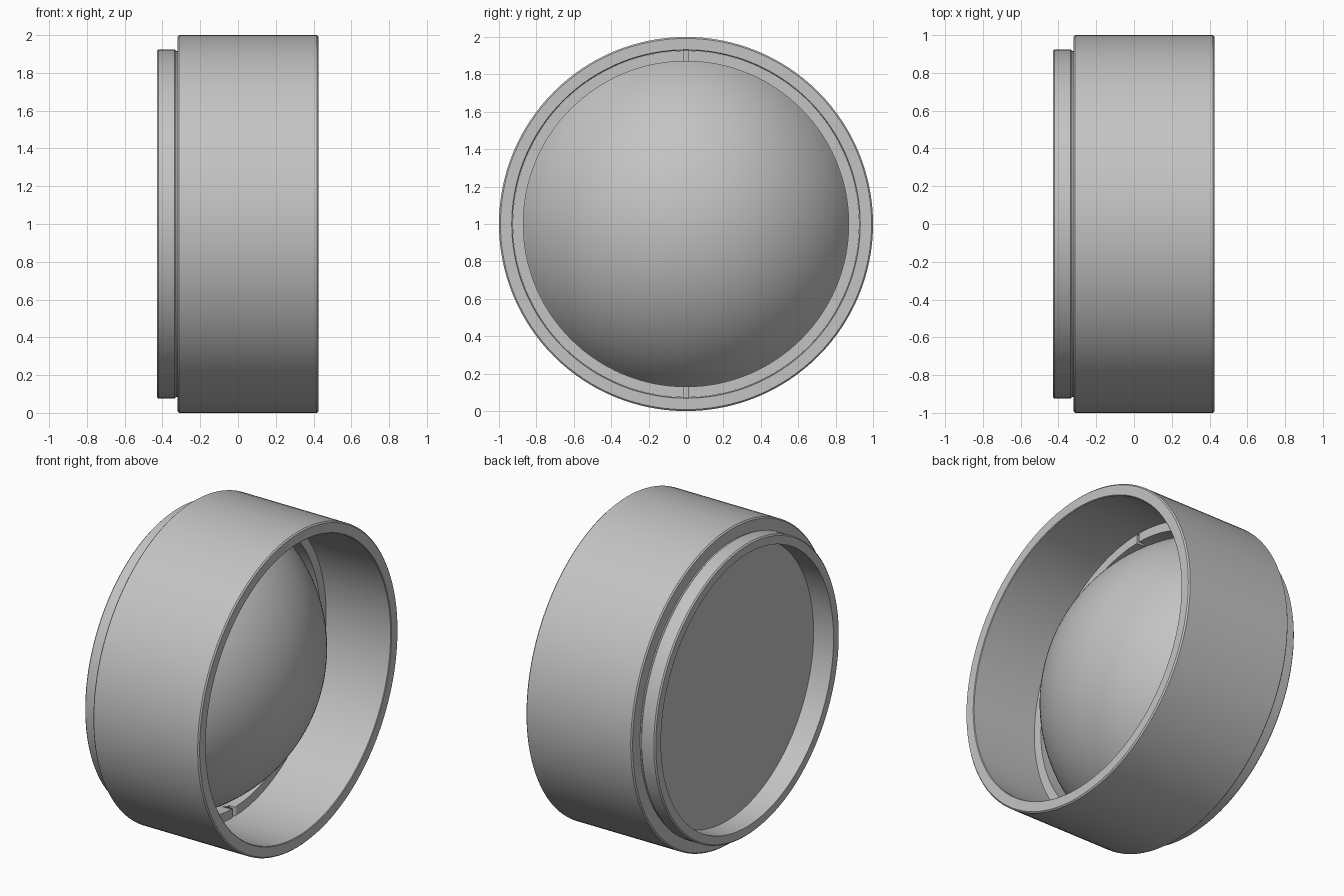
import bpy, bmesh, math
from mathutils import Vector

if "Cube" in bpy.data.objects:
    bpy.data.objects.remove(bpy.data.objects["Cube"], do_unlink=True)

grey = bpy.data.materials.new("light_grey")
grey.use_nodes = True
colour = (0.55, 0.55, 0.55, 1)
grey.diffuse_color = colour
grey.node_tree.nodes["Principled BSDF"].inputs["Base Color"].default_value = colour

AXIS_HEIGHT = 1.0
STEPS = 128


def finish(name, bm):
    """Turn a bmesh into a smooth-shaded object lying on the horizontal axis."""
    bmesh.ops.remove_doubles(bm, verts=bm.verts, dist=1e-5)
    bmesh.ops.recalc_face_normals(bm, faces=bm.faces)
    mesh = bpy.data.meshes.new(name)
    bm.to_mesh(mesh)
    bm.free()
    mesh.materials.append(grey)
    obj = bpy.data.objects.new(name, mesh)
    obj.location.z = AXIS_HEIGHT
    bpy.context.collection.objects.link(obj)
    bpy.ops.object.select_all(action="DESELECT")
    obj.select_set(True)
    bpy.context.view_layer.objects.active = obj
    bpy.ops.object.shade_smooth_by_angle(angle=math.radians(30))
    return obj


def lathe(name, profile, closed=True):
    """Spin a profile of (x, radius) points around the x axis."""
    bm = bmesh.new()
    verts = [bm.verts.new((x, 0, r)) for x, r in profile]
    pairs = list(zip(verts, verts[1:]))
    if closed:
        pairs.append((verts[-1], verts[0]))
    edges = [bm.edges.new(p) for p in pairs]
    bmesh.ops.spin(bm, geom=verts + edges, cent=(0, 0, 0), axis=(1, 0, 0),
                   angle=math.tau, steps=STEPS, use_merge=True)
    return finish(name, bm)


# Housing: stepped tube with a narrow neck and chamfered rims
back, shoulder, front = -0.43, -0.32, 0.425
neck, bore, hole, seat, c = 0.925, 0.928, 0.865, -0.29, 0.008
lathe("housing", [
    (back, hole), (back, neck - c), (back + c, neck),
    (shoulder - 2 * c, neck), (shoulder - c, neck - c), (shoulder, neck - c),
    (shoulder, 1 - c), (shoulder + c, 1), (front - c, 1), (front, 1 - c),
    (front, bore + c / 2), (front - c / 2, bore), (seat, bore), (seat, hole)])

# Lens: flat back and domed front
lens_edge, lens_radius, sphere = -0.12, 0.87, 0.98
centre = lens_edge - math.sqrt(sphere ** 2 - lens_radius ** 2)
rim_angle = math.asin(lens_radius / sphere)
dome = []
for i in range(33):
    a = rim_angle * (1 - i / 32)
    dome.append((centre + sphere * math.cos(a), sphere * math.sin(a)))
lathe("lens", [(seat, 0), (seat, 0.92), (lens_edge, 0.92)] + dome, closed=False)

# Retaining ring with two spanner slots
ring_front = -0.03
ring = lathe("retaining_ring", [
    (lens_edge, lens_radius), (lens_edge, bore - 0.001),
    (ring_front, bore - 0.001), (ring_front, lens_radius)])

bm = bmesh.new()
for side in (-1, 1):
    cube = bmesh.ops.create_cube(bm, size=1)["verts"]
    bmesh.ops.scale(bm, verts=cube, vec=(0.08, 0.022, 0.2))
    bmesh.ops.translate(bm, verts=cube, vec=Vector((ring_front, 0, side * 0.9)))
cutter = finish("slot_cutter", bm)
cutter.hide_render = True
cutter.display_type = "WIRE"
slots = ring.modifiers.new("slots", "BOOLEAN")
slots.operation = "DIFFERENCE"
slots.solver = "EXACT"
slots.object = cutter

# Bake the slots so the cutter is no longer needed
bpy.ops.object.select_all(action="DESELECT")
ring.select_set(True)
bpy.context.view_layer.objects.active = ring
bpy.ops.object.modifier_apply(modifier="slots")
bpy.data.objects.remove(cutter, do_unlink=True)
